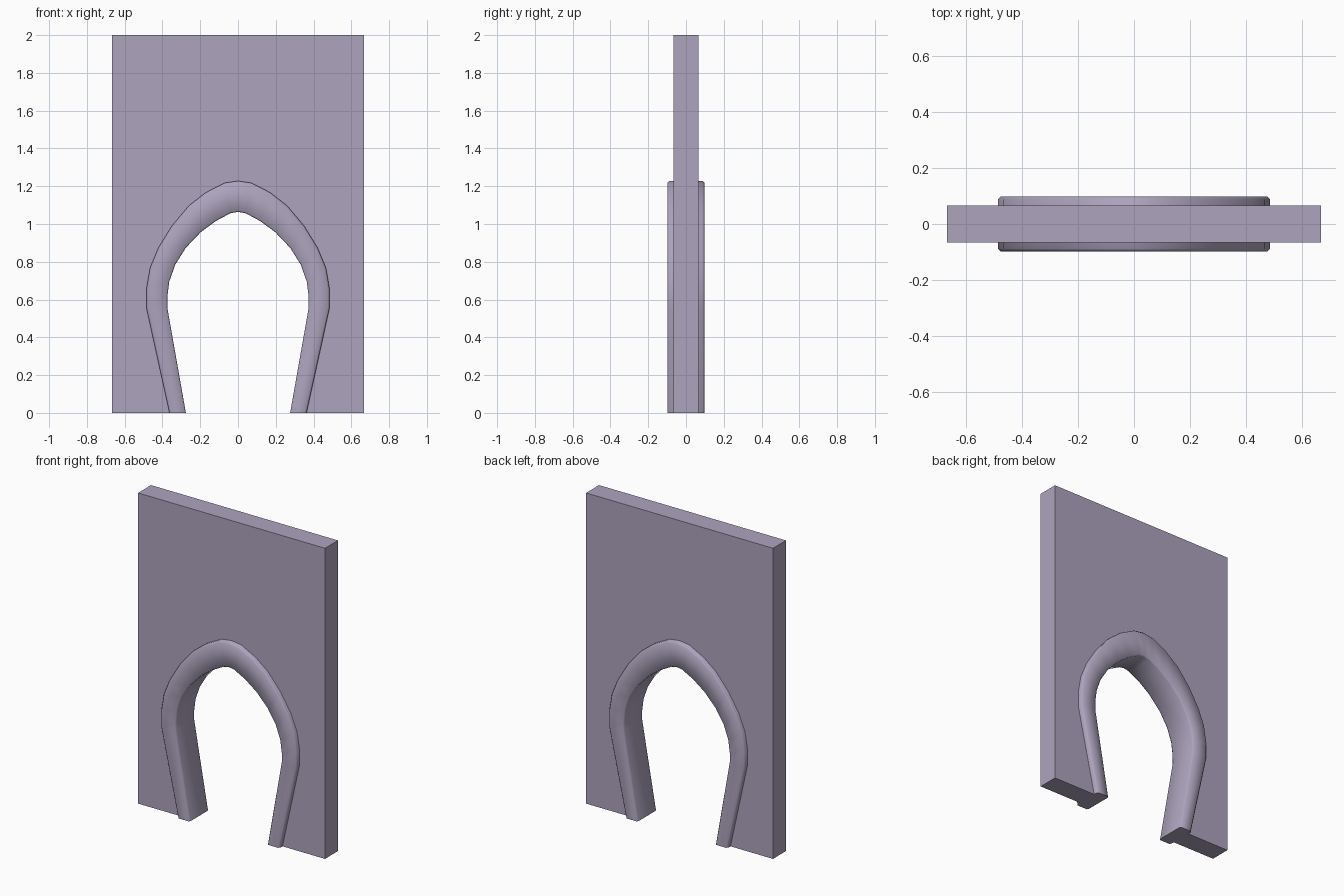
import bpy, bmesh
from mathutils import Vector

if "Cube" in bpy.data.objects:
    bpy.data.objects.remove(bpy.data.objects["Cube"])

mat = bpy.data.materials.new("muted lilac stone")
mat.diffuse_color = (0.42, 0.37, 0.51, 1)
mat.use_nodes = True
mat.node_tree.nodes["Principled BSDF"].inputs["Base Color"].default_value = mat.diffuse_color

WALL_Y, TRIM_Y, BEVEL = 0.066, 0.098, 0.010

# Right half of the arch, ground to crown: outer and inner (x, z)
OUTER = [(0.363, 0), (0.485, 0.556), (0.485, 0.655), (0.466, 0.767), (0.422, 0.873),
         (0.35, 0.99), (0.26, 1.097), (0.17, 1.167), (0.07, 1.218), (0, 1.228)]
INNER = [(0.276, 0), (0.374, 0.556), (0.374, 0.615), (0.364, 0.695), (0.332, 0.785),
         (0.277, 0.873), (0.197, 0.957), (0.117, 1.016), (0.04, 1.057), (0, 1.064)]


def mirrored(half):
    return half + [(-x, z) for x, z in reversed(half[:-1])]


def finish(bm, name):
    bmesh.ops.recalc_face_normals(bm, faces=bm.faces[:])
    mesh = bpy.data.meshes.new(name)
    bm.to_mesh(mesh)
    bm.free()
    mesh.materials.append(mat)
    obj = bpy.data.objects.new(name, mesh)
    bpy.context.collection.objects.link(obj)
    return obj


# Wall panel with the doorway cut to the outer line of the trim
bm = bmesh.new()
outline = mirrored(OUTER) + [(-0.666, 0), (-0.666, 2), (0.666, 2), (0.666, 0)]
front = bm.faces.new([bm.verts.new((x, -WALL_Y, z)) for x, z in outline])
back = bmesh.ops.extrude_face_region(bm, geom=[front], use_keep_orig=True)
bmesh.ops.translate(bm, vec=(0, 2 * WALL_Y, 0),
                    verts=[v for v in back["geom"] if isinstance(v, bmesh.types.BMVert)])
bmesh.ops.triangulate(bm, faces=[f for f in bm.faces if len(f.verts) > 4])
finish(bm, "wall_panel")

# Arch trim: a soft-edged rectangular section swept around the doorway
bm = bmesh.new()
rings = []
for o, i in zip(mirrored(OUTER), mirrored(INNER)):
    o, i = Vector((o[0], 0, o[1])), Vector((i[0], 0, i[1]))
    step = (o - i).normalized() * BEVEL
    y, yb = Vector((0, TRIM_Y, 0)), Vector((0, TRIM_Y - BEVEL, 0))
    section = [i - yb, i + step * 0.7 - y, o - step - y, o - yb,
               o + yb, o - step + y, i + step * 0.7 + y, i + yb]
    rings.append([bm.verts.new(p) for p in section])
for a, b in zip(rings, rings[1:]):
    for k in range(8):
        n = (k + 1) % 8
        bm.faces.new((a[k], a[n], b[n], b[k]))
bm.faces.new(rings[0])
bm.faces.new(rings[-1])
trim = finish(bm, "arch_trim")
bpy.context.view_layer.objects.active = trim
trim.select_set(True)
bpy.ops.object.shade_smooth_by_angle(angle=1.0)
